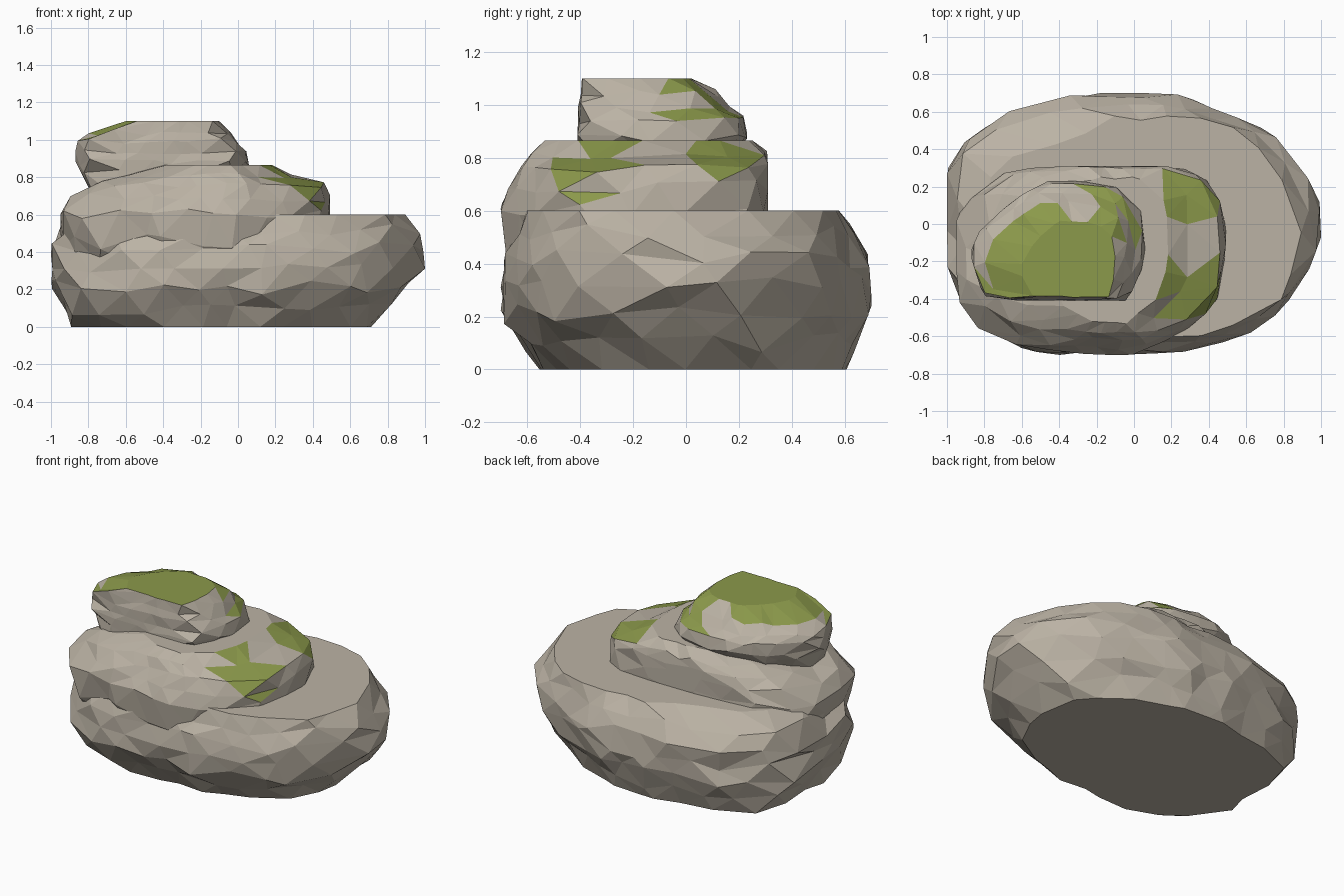
import bpy, bmesh, math, random
from mathutils import Vector

if "Cube" in bpy.data.objects:
    bpy.data.objects.remove(bpy.data.objects["Cube"])


def material(name, rgb):
    m = bpy.data.materials.new(name)
    m.diffuse_color = (*rgb, 1)
    m.use_nodes = True
    m.node_tree.nodes["Principled BSDF"].inputs["Base Color"].default_value = m.diffuse_color
    return m


STONE = material("stone", (0.50, 0.45, 0.375))
MOSS = material("moss", (0.26, 0.32, 0.07))


def ray_hit(outline, c, a):
    """Point where a ray from c at angle a leaves the outline."""
    d, best = Vector((math.cos(a), math.sin(a))), 0
    for p, q in zip(outline, outline[1:] + outline[:1]):
        p, e = Vector(p) - c, Vector(q) - Vector(p)
        den = d.cross(e)
        if abs(den) > 1e-9:
            t, s = p.cross(e) / den, p.cross(d) / den
            if t > 0 and -1e-6 <= s <= 1 + 1e-6:
                best = max(best, t)
    return c + d * best


def rock(name, n, outline, levels, seed, mossy, top=None):
    """Faceted boulder: an outline fitted to (z, x0, x1, y0, y1) at each level."""
    rnd = random.Random(seed)
    lim = [min(l[1] for l in levels), max(l[2] for l in levels),
           min(l[3] for l in levels), max(l[4] for l in levels)]
    bm, rings = bmesh.new(), []
    for i, (z, x0, x1, y0, y1) in enumerate(levels):
        end = i in (0, len(levels) - 1)
        shape = top if top and i == len(levels) - 1 else outline
        xs, ys = zip(*shape)
        c = Vector(((min(xs) + max(xs)) / 2, (min(ys) + max(ys)) / 2))
        gap = 0 if end else min(z - levels[i - 1][0], levels[i + 1][0] - z)
        ring = []
        for j in range(n):
            a = (j + 0.5 * (i % 2) + rnd.uniform(-.3, .3)) * math.tau / n
            p = ray_hit(shape, c, a)
            k = 1 + rnd.uniform(-.025, .03)
            u = (p.x - min(xs)) / (max(xs) - min(xs)) - .5
            v = (p.y - min(ys)) / (max(ys) - min(ys)) - .5
            x = (x0 + x1) / 2 + u * k * (x1 - x0)
            y = (y0 + y1) / 2 + v * k * (y1 - y0)
            x = min(max(x, lim[0]), lim[1])
            y = min(max(y, lim[2]), lim[3])
            ring.append(bm.verts.new((x, y, z + rnd.uniform(-.38, .38) * gap)))
        rings.append(ring)
    # staggered triangles between rings, flat caps at the ends
    for i, (lo, hi) in enumerate(zip(rings, rings[1:])):
        for j in range(n):
            k = (j + 1) % n
            if i % 2 == 0:
                tris = (lo[j], lo[k], hi[j]), (lo[k], hi[k], hi[j])
            else:
                tris = (lo[j], hi[k], hi[j]), (lo[j], lo[k], hi[k])
            for t in tris:
                bm.faces.new(t)
    bm.faces.new(rings[0][::-1])
    bm.faces.new(rings[-1])
    bmesh.ops.dissolve_limit(bm, angle_limit=math.radians(4),
                             verts=bm.verts, edges=bm.edges)
    bmesh.ops.recalc_face_normals(bm, faces=bm.faces)
    bm.normal_update()
    for f in bm.faces:
        f.material_index = int(mossy(f.calc_center_median(), f.normal))
    me = bpy.data.meshes.new(name)
    bm.to_mesh(me)
    bm.free()
    me.materials.append(STONE)
    me.materials.append(MOSS)
    bpy.context.collection.objects.link(bpy.data.objects.new(name, me))


# wide base boulder with flat top and bottom
rock("base_boulder", 24,
     [(-1, -.25), (-1, .38), (-.88, .5), (-.6, .62), (-.23, .71), (.24, .69),
      (.42, .62), (.7, .5), (.95, .25), (1, -.15), (.8, -.45), (.6, -.58),
      (.3, -.68), (-.43, -.7), (-.75, -.6), (-.95, -.37)],
     [(0, -.87, .72, -.54, .6), (.1, -.94, .84, -.62, .65),
      (.21, -1, .94, -.69, .69), (.32, -1, 1, -.7, .7),
      (.42, -.99, 1, -.69, .7), (.52, -.93, .97, -.66, .65),
      (.6, -.82, .9, -.6, .57)], 3, lambda c, nn: False,
     top=[(-.82, .2), (-.65, .38), (-.35, .45), (-.1, .57), (.5, .55),
          (.68, .4), (.87, .05), (.9, -.15), (.75, -.45), (.5, -.57),
          (.2, -.6), (-.6, -.58), (-.8, -.4)])


# middle boulder, cut flat at the back and the right
def shoulder_moss(c, nn):
    return nn.z > .5 and .17 < c.x < .46 and (-.02 < c.y < .25 or -.48 < c.y < -.2)


rock("middle_boulder", 22,
     [(-.95, -.36), (-.95, .08), (-.75, .25), (-.5, .31), (.25, .31),
      (.37, .24), (.48, .1), (.5, -.1), (.46, -.4), (.38, -.51), (.15, -.62),
      (0, -.7), (-.45, -.68), (-.8, -.58)],
     [(.34, -.92, .42, -.62, .29), (.46, -.95, .5, -.68, .31),
      (.6, -.95, .5, -.7, .31), (.69, -.88, .5, -.67, .31),
      (.76, -.77, .46, -.63, .31), (.81, -.64, .3, -.59, .3),
      (.865, -.45, .18, -.53, .24)], 8, shoulder_moss)

# top boulder, cut flat at the front, moss on the crown
rock("top_boulder", 18,
     [(-.75, -.41), (0, -.41), (.05, -.3), (.06, 0), (0, .12), (-.12, .2),
      (-.25, .23), (-.5, .22), (-.65, .12), (-.85, -.05), (-.87, -.2),
      (-.8, -.37)],
     [(.72, -.8, -.05, -.4, .1), (.82, -.86, .0, -.41, .18),
      (.88, -.87, .06, -.41, .23), (.94, -.87, .04, -.405, .22),
      (.99, -.86, 0, -.4, .17), (1.04, -.8, -.04, -.395, .12),
      (1.1, -.6, -.1, -.39, .02)], 5,
     lambda c, nn: nn.z > .9 or (nn.z > .6 and c.x > -.25 and c.y > -.1))
